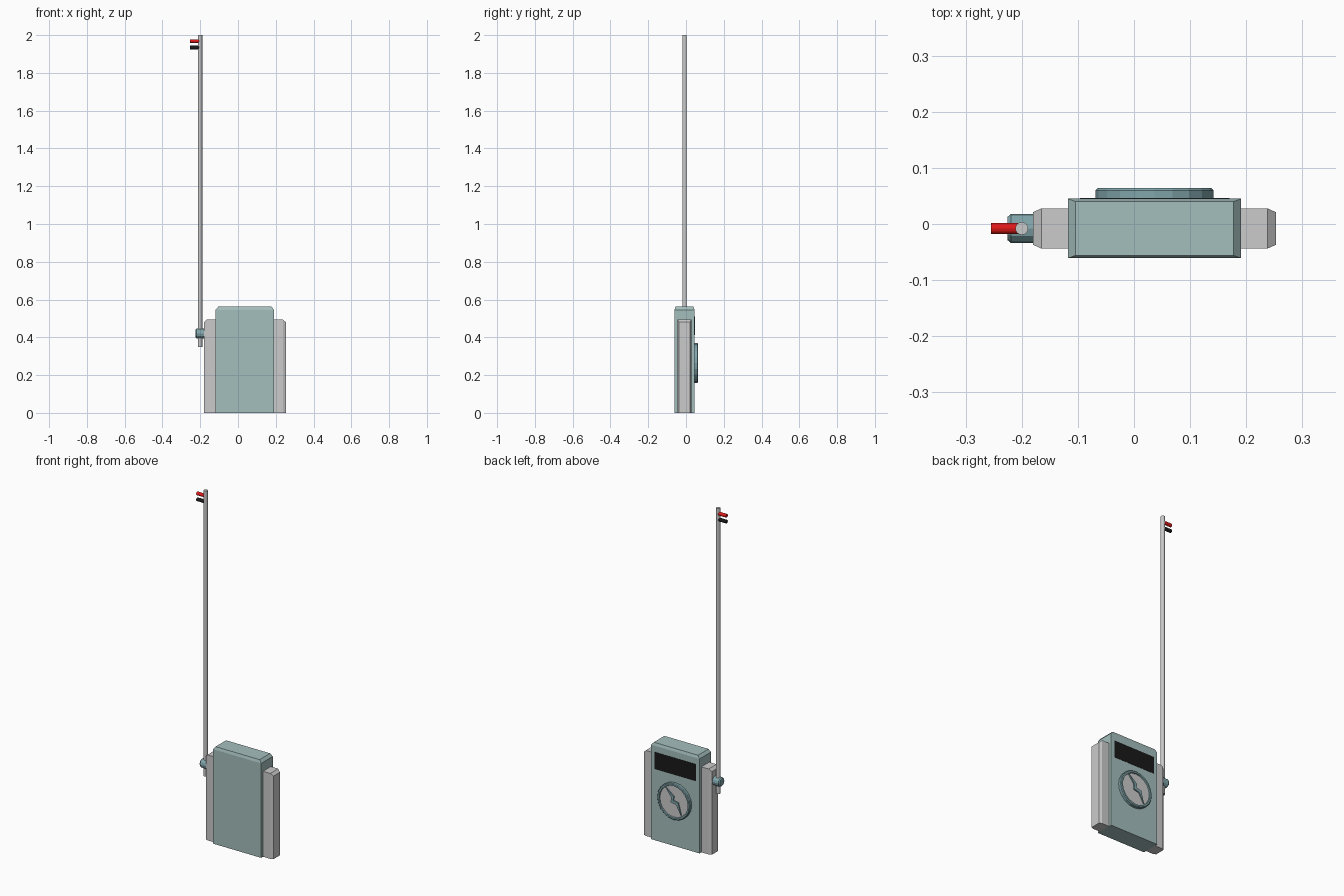
import bpy, bmesh, math
from mathutils import Matrix, Vector

if "Cube" in bpy.data.objects:
    bpy.data.objects.remove(bpy.data.objects["Cube"])


def material(name, rgb):
    m = bpy.data.materials.new(name)
    m.diffuse_color = (*rgb, 1)
    m.use_nodes = True
    m.node_tree.nodes["Principled BSDF"].inputs["Base Color"].default_value = m.diffuse_color
    return m


TEAL = material("teal", (0.37, 0.52, 0.51))
DARK_TEAL = material("dark_teal", (0.22, 0.38, 0.41))
BLACK = material("black", (0.01, 0.01, 0.01))
RED = material("red", (0.75, 0.01, 0.01))
CX, CY, DIAL_Z = 0.0365, -0.008, 0.264


def loft(name, rings, mat=None, closed=False):
    """Skin equal-length rings of points; cap the ends unless closed."""
    bm = bmesh.new()
    loops = [[bm.verts.new(p) for p in r] for r in rings]
    n = len(rings[0])
    pairs = list(zip(loops, loops[1:]))
    if closed:
        pairs.append((loops[-1], loops[0]))
    else:
        bm.faces.new(loops[0])
        bm.faces.new(loops[-1])
    for a, b in pairs:
        for i in range(n):
            j = (i + 1) % n
            bm.faces.new((a[i], a[j], b[j], b[i]))
    bmesh.ops.recalc_face_normals(bm, faces=bm.faces)
    mesh = bpy.data.meshes.new(name)
    bm.to_mesh(mesh)
    bm.free()
    ob = bpy.data.objects.new(name, mesh)
    bpy.context.collection.objects.link(ob)
    if mat:
        mesh.materials.append(mat)
    return ob


def lathe(name, start, axis, profile, sides, mat=None, closed=False):
    """Turn (radius, distance) pairs around an axis, keeping facets round."""
    q = Vector(axis).to_track_quat('Z', 'Y')
    rings = [[Vector(start) + q @ Vector((r * math.cos(t), r * math.sin(t), h))
              for t in (2 * math.pi * k / sides for k in range(sides))]
             for r, h in profile]
    return loft(name, rings, mat, closed)


def rect(hx, hy, z):
    return [(CX + sx * hx, CY + sy * hy, z)
            for sx, sy in ((-1, -1), (1, -1), (1, 1), (-1, 1))]


# Main case with a bevelled top
loft("main_case", [rect(0.1545, 0.053, 0), rect(0.1545, 0.053, 0.546),
                   rect(0.141, 0.048, 0.562)], TEAL)

# Side panels with bevelled outer ends
for side, label in ((-1, "left"), (1, "right")):
    def end(dx, hy, top):
        x = CX + side * dx
        return [(x, CY - hy, 0), (x, CY + hy, 0), (x, CY + hy, top), (x, CY - hy, top)]
    loft(label + "_side_panel", [end(0.15, 0.036, 0.494), end(0.201, 0.036, 0.494),
                                 end(0.2165, 0.029, 0.48)])

# Black display on the back face
loft("display", [[(x, y, z) for x, z in ((-0.096, 0.412), (0.17, 0.412),
                                         (0.17, 0.51), (-0.096, 0.51))]
                 for y in (0.04, 0.0465)], BLACK)

# Round emblem: raised ring, recessed disc and zigzag spark
lathe("dial_ring", (CX, 0.04, DIAL_Z), (0, 1, 0),
      [(0.105, 0), (0.105, 0.02), (0.101, 0.024), (0.092, 0.024), (0.09, 0.02), (0.09, 0)],
      20, DARK_TEAL, closed=True)
lathe("dial_face", (CX, 0.04, DIAL_Z), (0, 1, 0), [(0.092, 0), (0.092, 0.018)], 20)
spark = [(-0.051, 0.073), (0.004, 0.03), (-0.001, 0.008), (0.031, 0.001),
         (0.05, -0.07), (0.018, -0.014), (-0.017, -0.006), (-0.014, 0.023)]
loft("spark_relief", [[(CX - u, y, DIAL_Z + v) for u, v in spark]
                      for y in (0.05, 0.0645)], DARK_TEAL)

# Tall rod and the knob that holds it
lathe("rod", (-0.2, CY, 0.35), (0, 0, 1), [(0.0115, 0), (0.0115, 1.65)], 16)
lathe("rod_knob", (-0.172, CY, 0.42), (-1, 0, 0),
      [(0.026, 0), (0.026, 0.047), (0.021, 0.053)], 12, DARK_TEAL)

# Two terminals at the rod tip
for name, z, mat in (("red_terminal", 1.968, RED), ("black_terminal", 1.934, BLACK)):
    lathe(name, (-0.2, CY, z), (-1, 0, 0), [(0.01, 0), (0.01, 0.055)], 12, mat)
